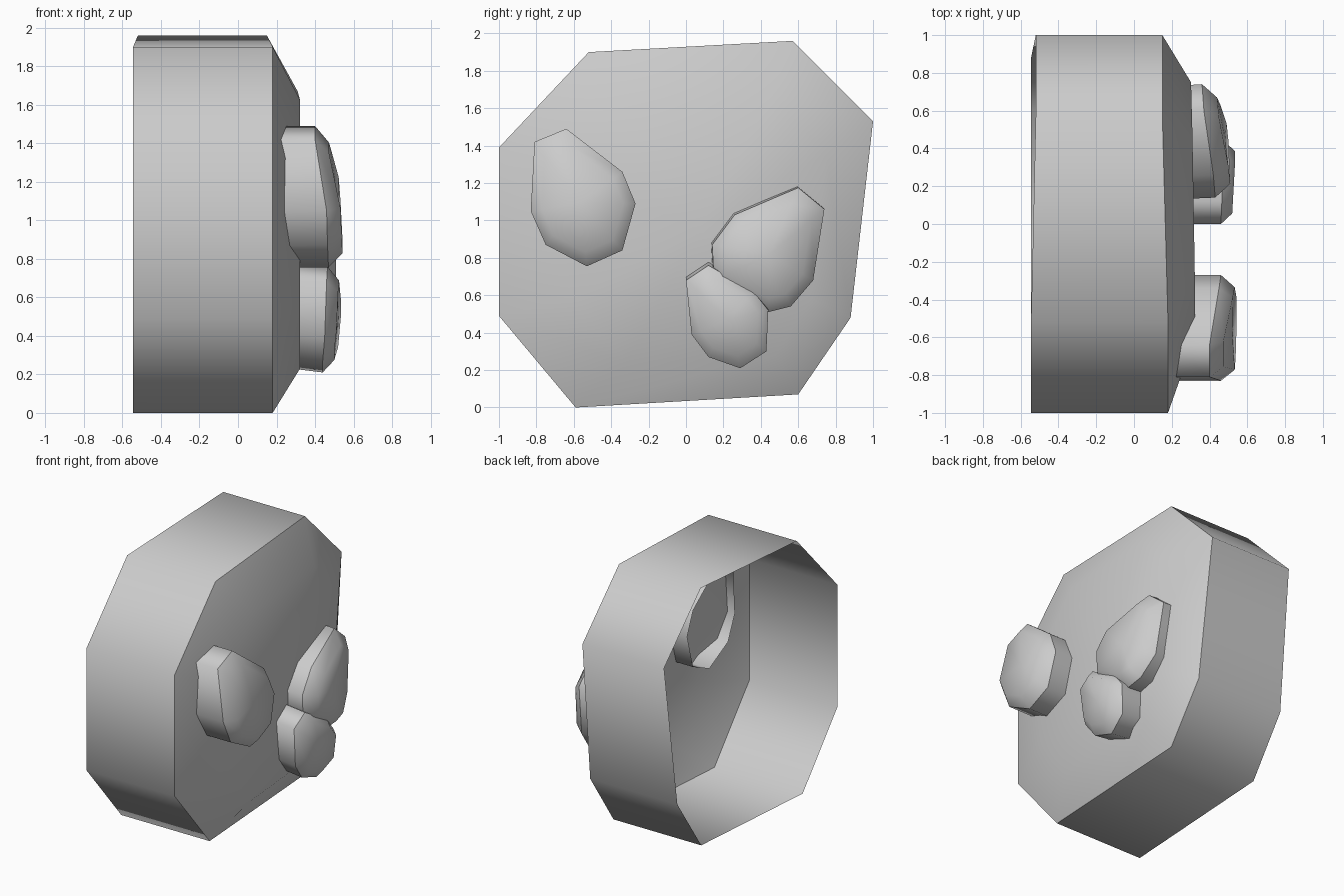
import bpy, bmesh

if "Cube" in bpy.data.objects:
    bpy.data.objects.remove(bpy.data.objects["Cube"])


def domed_shell(name, outline, back, inner, back_shift=(0, 0)):
    """Open-backed faceted shell. outline: (y, z, rim x, back x or None);
    inner: (centre y, centre z, scale y, scale z, old centre y, old centre z, rise or None, cap x)."""
    cy, cz, sy, sz, oy, oz, rise, cap = inner
    bm = bmesh.new()
    rings = [[], [], []]
    for y, z, rim, bk in outline:
        rings[0].append(bm.verts.new((back if bk is None else bk,
                                      y + back_shift[0], z + back_shift[1])))
        rings[1].append(bm.verts.new((rim, y, z)))
        yi, zi = cy + sy * (y - oy), cz + sz * (z - oz)
        x = rim + rise if rise is not None else cap - 0.02 * max(0, yi) / 0.75
        rings[2].append(bm.verts.new((x, yi, zi)))
    n = len(outline)
    for a, b in zip(rings, rings[1:]):
        for i in range(n):
            j = (i + 1) % n
            bm.faces.new((a[i], a[j], b[j], b[i]))
    # front cap as a shallow fan
    mid = bm.verts.new(sum((v.co for v in rings[2]), rings[2][0].co * 0) / n)
    for i in range(n):
        bm.faces.new((rings[2][i], rings[2][(i + 1) % n], mid))
    for f in bm.faces:
        f.smooth = True
    # crisp edge around the rim only
    rim_set = set(rings[1])
    for e in bm.edges:
        if e.verts[0] in rim_set and e.verts[1] in rim_set:
            e.smooth = False
    bm.normal_update()
    me = bpy.data.meshes.new(name)
    bm.to_mesh(me)
    bm.free()
    ob = bpy.data.objects.new(name, me)
    bpy.context.collection.objects.link(ob)
    return ob


def stone(name, points, scale, rise, back, shift=(0, 0)):
    cy = sum(p[0] for p in points) / len(points)
    cz = sum(p[1] for p in points) / len(points)
    return domed_shell(name, [(*p, None) for p in points], back,
                       (cy, cz, scale, scale, cy, cz, rise, 0), shift)


# Main rock body, open at the back
domed_shell("rock_body", [
    (-0.59, 0.00, 0.18, None), (0.60, 0.07, 0.175, None),
    (0.88, 0.48, 0.17, None), (1.00, 1.53, 0.15, -0.52),
    (0.57, 1.96, 0.15, -0.52), (-0.52, 1.90, 0.18, None),
    (-1.00, 1.39, 0.18, None), (-1.00, 0.49, 0.18, None)],
    -0.545, (0.075, 0.95, 0.675, 0.735, 0.0, 0.98, None, 0.322))

# Three small stones set into the front face
stone("left_stone", [
    (-0.53, 0.755, 0.47), (-0.34, 0.84, 0.47), (-0.27, 1.09, 0.46),
    (-0.34, 1.26, 0.45), (-0.64, 1.49, 0.40), (-0.81, 1.42, 0.40),
    (-0.83, 1.05, 0.46), (-0.75, 0.87, 0.465)], 0.78, 0.073, 0.18)

stone("upper_right_stone", [
    (0.44, 0.51, 0.42), (0.56, 0.54, 0.41), (0.68, 0.68, 0.38),
    (0.74, 1.06, 0.36), (0.60, 1.175, 0.37), (0.26, 1.03, 0.42),
    (0.14, 0.87, 0.43), (0.15, 0.68, 0.43)], 0.76, 0.08, 0.2, (-0.01, 0.015))

stone("lower_right_stone", [
    (0.29, 0.21, 0.44), (0.43, 0.30, 0.46), (0.44, 0.52, 0.475),
    (0.36, 0.62, 0.475), (0.12, 0.76, 0.465), (0.00, 0.68, 0.46),
    (0.03, 0.39, 0.45), (0.12, 0.27, 0.44)], 0.75, 0.06, 0.2, (0, 0.03))
